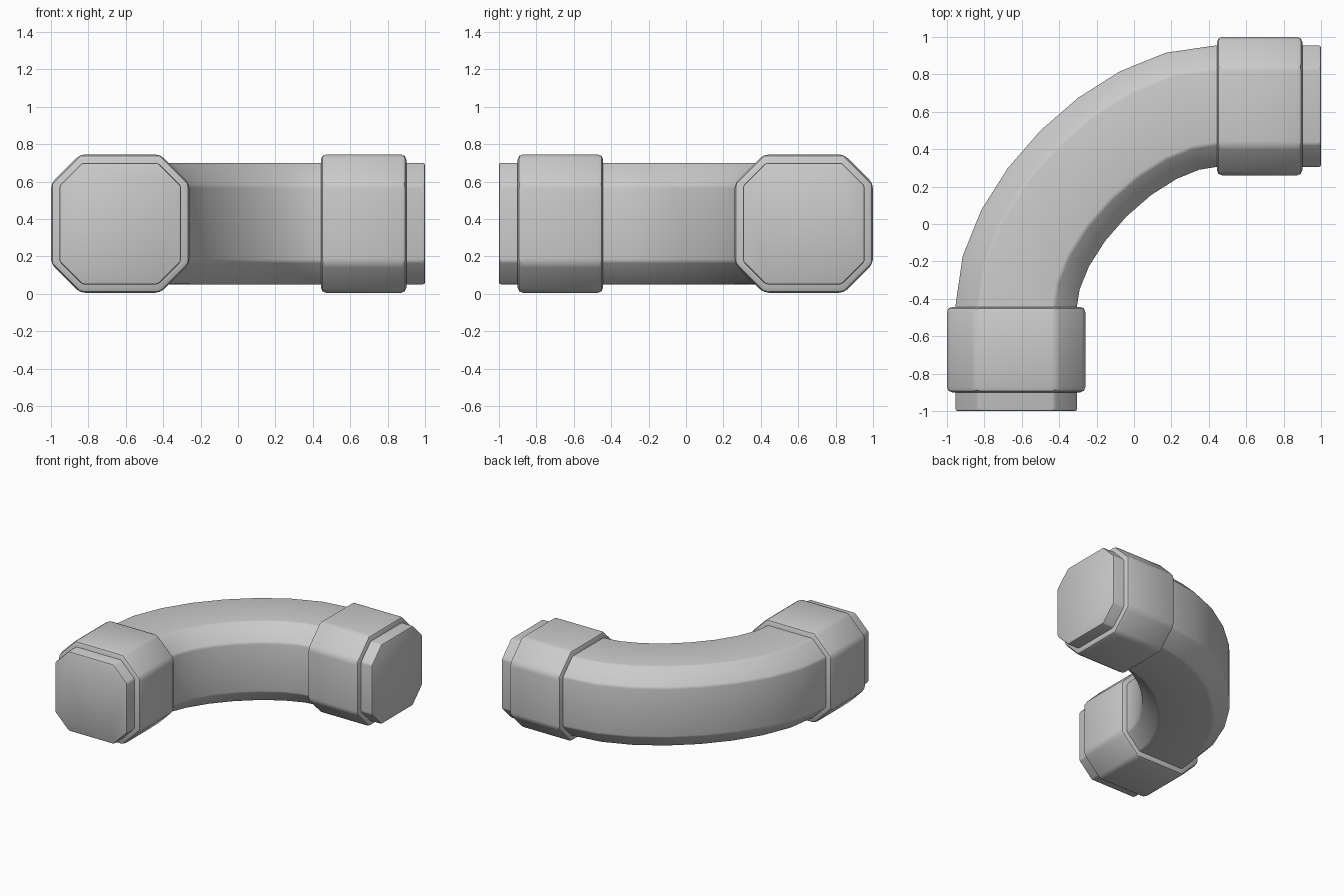
import bpy, bmesh
from math import radians
from mathutils import Vector

if "Cube" in bpy.data.objects:
    bpy.data.objects.remove(bpy.data.objects["Cube"])

Z_MID = 0.375   # height of the pipe axis
OFF = 0.63      # distance of each straight axis from the centre lines


def octagon(half, cut):
    """Square with chamfered corners, as (side, up) points."""
    a = half - cut
    return [(half, -a), (half, a), (a, half), (-a, half),
            (-half, a), (-half, -a), (-a, -half), (a, -half)]


def sweep(name, path, profile, bevel, segments):
    """Sweep the profile along horizontal (position, direction) stations."""
    bm = bmesh.new()
    rings = []
    for pos, d in path:
        d = d.normalized()
        side = Vector((d.y, -d.x))
        rings.append([bm.verts.new((pos.x + side.x * u, pos.y + side.y * u, Z_MID + v))
                      for u, v in profile])
    n = len(profile)
    for a, b in zip(rings, rings[1:]):
        for i in range(n):
            j = (i + 1) % n
            bm.faces.new((a[i], a[j], b[j], b[i]))
    bm.faces.new(rings[0])
    bm.faces.new(rings[-1])
    bmesh.ops.recalc_face_normals(bm, faces=bm.faces)
    mesh = bpy.data.meshes.new(name)
    bm.to_mesh(mesh)
    bm.free()
    obj = bpy.data.objects.new(name, mesh)
    bpy.context.collection.objects.link(obj)

    mod = obj.modifiers.new("edge_bevel", 'BEVEL')
    mod.width = bevel
    mod.segments = segments
    mod.limit_method = 'ANGLE'
    mod.angle_limit = radians(35)
    bpy.ops.object.select_all(action='DESELECT')
    obj.select_set(True)
    bpy.context.view_layer.objects.active = obj
    bpy.ops.object.modifier_apply(modifier=mod.name)
    bpy.ops.object.shade_smooth_by_angle(angle=radians(30))
    return obj


NORTH, EAST = Vector((0, 1)), Vector((1, 0))

# Curved pipe: straight tip, eight-segment bend, straight tip
p0, p3 = Vector((-OFF, -0.44)), Vector((0.44, OFF))
p1, p2 = p0 + NORTH * 0.467, p3 - EAST * 0.467
path = [(Vector((-OFF, -1.0)), NORTH)]
for k in range(9):
    t = k / 8
    s = 1 - t
    pos = p0 * s**3 + p1 * (3 * s * s * t) + p2 * (3 * s * t * t) + p3 * t**3
    tan = (p1 - p0) * (s * s) + (p2 - p1) * (2 * s * t) + (p3 - p2) * (t * t)
    path.append((pos, tan))
path.append((Vector((1.0, OFF)), EAST))
sweep("bent_pipe", path, octagon(0.325, 0.122), 0.012, 2)

# Collars near both ends
for name, ends, d in (
        ("front_collar", ((-OFF, -0.90), (-OFF, -0.443)), NORTH),
        ("right_collar", ((0.443, OFF), (0.90, OFF)), EAST)):
    sweep(name, [(Vector(e), d) for e in ends], octagon(0.37, 0.155), 0.028, 2)
